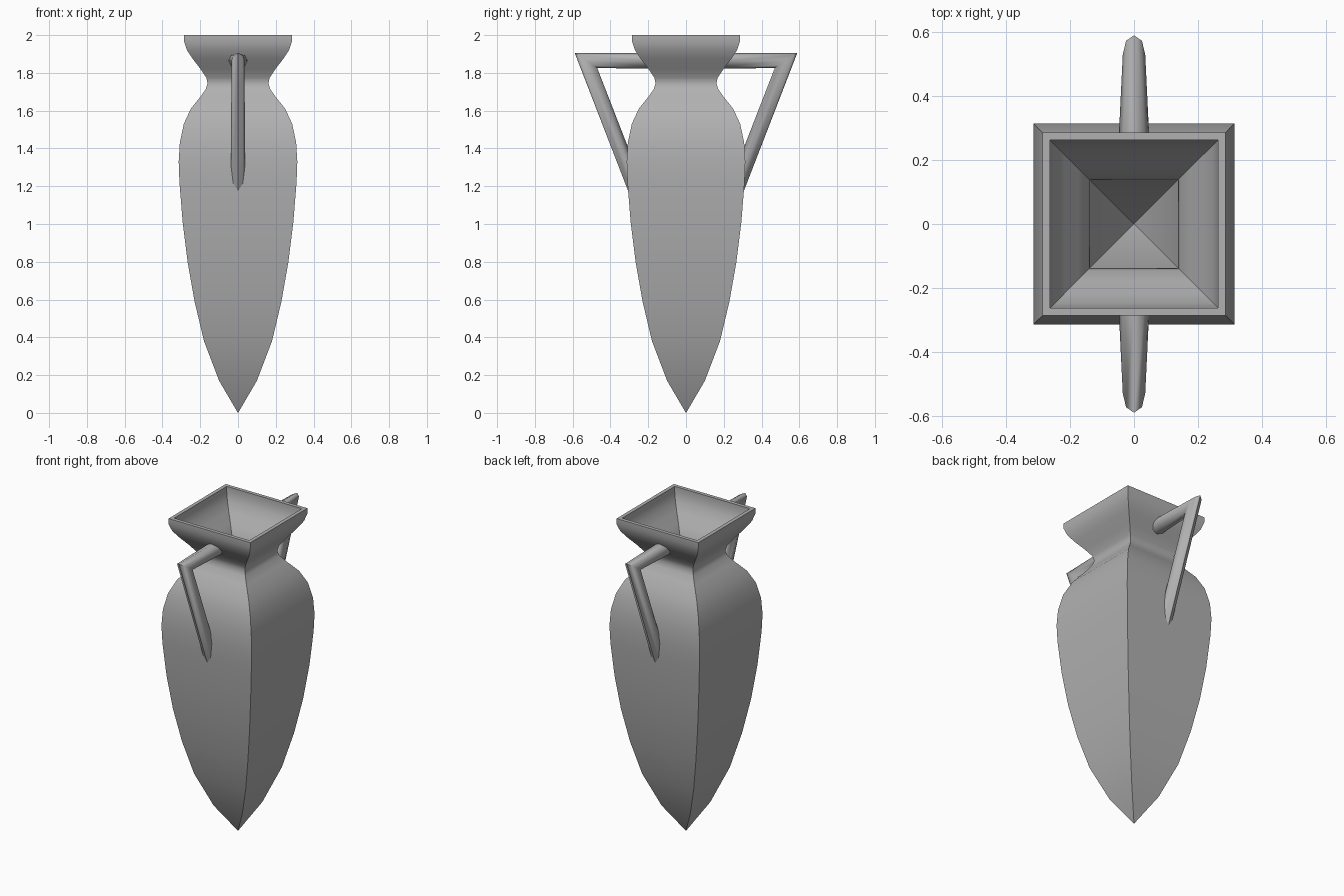
import bpy, bmesh, math

if "Cube" in bpy.data.objects:
    bpy.data.objects.remove(bpy.data.objects["Cube"])

# Dark grey clay
clay = bpy.data.materials.new("dark_clay")
clay.diffuse_color = (0.44, 0.44, 0.44, 1)
clay.use_nodes = True
clay.node_tree.nodes["Principled BSDF"].inputs["Base Color"].default_value = clay.diffuse_color


def loft(name, rings, angle):
    """Skin a list of equal-sized vertex rings, cap both ends, smooth by angle."""
    bm = bmesh.new()
    loops = [[bm.verts.new(p) for p in ring] for ring in rings]
    n = len(loops[0])
    for a, b in zip(loops, loops[1:]):
        for i in range(n):
            j = (i + 1) % n
            bm.faces.new((a[i], a[j], b[j], b[i]))
    bm.faces.new(loops[0][::-1])
    bm.faces.new(loops[-1])
    bmesh.ops.recalc_face_normals(bm, faces=bm.faces)
    mesh = bpy.data.meshes.new(name)
    bm.to_mesh(mesh)
    bm.free()
    mesh.materials.append(clay)
    obj = bpy.data.objects.new(name, mesh)
    bpy.context.collection.objects.link(obj)
    bpy.ops.object.select_all(action='DESELECT')
    obj.select_set(True)
    bpy.context.view_layer.objects.active = obj
    bpy.ops.object.shade_smooth_by_angle(angle=math.radians(angle))
    return obj


# Square-section hollow body: half-width and height, pointed foot to rim
outer = [(0.0005, 0), (0.10, 0.17), (0.18, 0.38), (0.23, 0.59), (0.267, 0.80),
         (0.293, 1.01), (0.310, 1.22), (0.314, 1.33), (0.308, 1.43),
         (0.287, 1.53), (0.25, 1.61), (0.198, 1.675), (0.17, 1.715),
         (0.161, 1.745), (0.168, 1.775), (0.198, 1.82), (0.24, 1.875),
         (0.27, 1.92), (0.285, 1.965), (0.285, 2.0)]
WALL = 0.023
inner = [(r - WALL, z) for r, z in reversed(outer) if r > 0.05] + [(0.0005, 0.05)]
corners = [(-1, -1), (1, -1), (1, 1), (-1, 1)]
loft("body", [[(r * cx, r * cy, z) for cx, cy in corners]
              for r, z in outer + inner], 50)

# Bent eight-sided handles: outer (y, z), inner (y, z), half-width in x
stations = [((0.250, 1.905), (0.192, 1.822), 0.050),
            ((0.589, 1.905), (0.470, 1.826), 0.035),
            ((0.296, 1.148), (0.296, 1.378), 0.037)]


def handle_ring(o, i, rx, side):
    ring = []
    for k in range(8):
        a = math.tau * k / 8
        t = 0.5 + 0.5 * math.sin(a)
        y = i[0] + (o[0] - i[0]) * t
        z = i[1] + (o[1] - i[1]) * t
        ring.append((rx * math.cos(a), side * y, z))
    return ring


for name, side in (("front_handle", -1), ("back_handle", 1)):
    loft(name, [handle_ring(o, i, rx, side) for o, i, rx in stations], 50)
